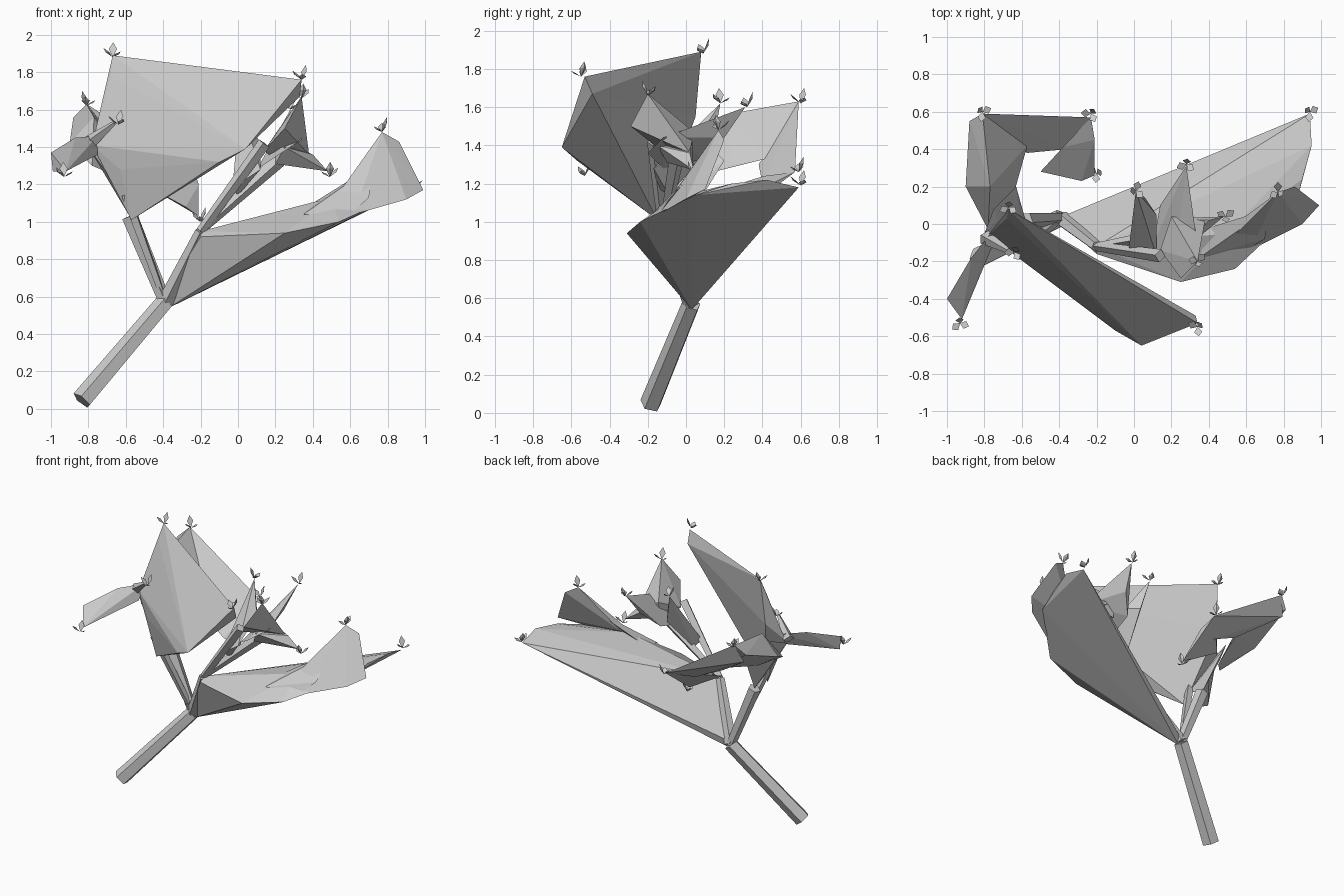
import bpy
import bmesh
import math
import random
from mathutils import Vector

random.seed(4)

default_cube = bpy.data.objects.get("Cube")
if default_cube:
    bpy.data.objects.remove(default_cube, do_unlink=True)

# Single grey bark material
bark = bpy.data.materials.new("bark_grey")
bark.use_nodes = True
GREY = (0.6, 0.6, 0.6, 1)
bark.diffuse_color = GREY
bark.node_tree.nodes["Principled BSDF"].inputs["Base Color"].default_value = GREY


def finish(bm, name):
    """Turn a bmesh into a flat-shaded object."""
    bmesh.ops.recalc_face_normals(bm, faces=bm.faces)
    mesh = bpy.data.meshes.new(name)
    bm.to_mesh(mesh)
    bm.free()
    mesh.materials.append(bark)
    obj = bpy.data.objects.new(name, mesh)
    bpy.context.collection.objects.link(obj)
    return obj


def add_hull(bm, points):
    """Add the convex skin around a few corner points."""
    verts = [bm.verts.new(point) for point in points]
    result = bmesh.ops.convex_hull(bm, input=verts)
    unused = [item for item in result["geom_interior"] if isinstance(item, bmesh.types.BMVert)]
    bmesh.ops.delete(bm, geom=unused, context="VERTS")


def membrane(name, *points):
    """Faceted crown panel stretched between branch ends."""
    bm = bmesh.new()
    add_hull(bm, points)
    return finish(bm, name)


def branch(name, start, end, start_radius, end_radius, sides=5):
    """Straight tapered branch."""
    start, end = Vector(start), Vector(end)
    axis = end - start
    turn = axis.to_track_quat("Z", "Y")
    bm = bmesh.new()
    rings = []
    for centre, radius in ((start, start_radius), (end, end_radius)):
        ring = []
        for i in range(sides):
            angle = math.tau * i / sides
            offset = Vector((math.cos(angle), math.sin(angle), 0)) * radius
            ring.append(bm.verts.new(centre + turn @ offset))
        rings.append(ring)
    for i in range(sides):
        j = (i + 1) % sides
        bm.faces.new((rings[0][i], rings[0][j], rings[1][j], rings[1][i]))
    for ring in rings:
        bm.faces.new(ring)
    return finish(bm, name)


def bud(name, tip):
    """Little folded leaves opening at a branch end."""
    bm = bmesh.new()
    tip = Vector(tip)
    heading = random.uniform(0, math.tau)
    for i, (reach, rise) in enumerate(((.03, .08), (.055, .05), (.05, .03))):
        angle = heading + math.tau * i / 3
        out = Vector((math.cos(angle), math.sin(angle), 0))
        side = Vector((-out.y, out.x, 0)) * 0.022
        end = tip + out * reach + Vector((0, 0, rise))
        middle = tip.lerp(end, 0.55)
        add_hull(bm, [tip, middle + side, middle - side, end, middle + out * 0.012])
    return finish(bm, name)


# Stem and main forks
fork = (-.39, .03, .57)
right_fork = (-.2, -.12, .95)
left_fork = (-.58, .02, 1.03)
crown_fork = (-.73, .02, 1.4)
branch("stem", (-.835, -.185, .045), fork, .058, .05)
branch("right_limb", fork, right_fork, .045, .03)
branch("left_limb", fork, left_fork, .035, .045)
branch("left_limb_front", fork, (-.6, -.13, 1.15), .02, .03, 4)
branch("middle_limb_front", right_fork, (.14, -.17, 1.42), .025, .035, 4)
branch("middle_limb_back", right_fork, (.22, -.05, 1.33), .02, .04, 4)

# Thick junction where the left limb splits into panel, twig and hook
membrane("left_junction", left_fork, (-.6, -.13, 1.12), (-.61, .1, 1.22),
         (-.63, .2, 1.32), (-.75, .08, 1.45), (-.8, -.05, 1.4), crown_fork)

# Wide sheet sweeping to the left
membrane("wide_sheet", (-.41, .03, .58), (-.37, .03, .54), right_fork,
         (-.2, -.16, .92), (.25, -.31, .94), (.54, -.24, 1), (.5, -.05, 1.13),
         (.94, .59, 1.18), (.95, .42, 1.22), (.9, .24, 1.2), (.85, .05, 1.14))
membrane("sheet_fan", (.77, .17, 1.48), (.86, .2, 1.43), (.99, .1, 1.17),
         (.9, 0, 1.12), (.5, -.1, 1.1), (.62, -.14, 1.04), (.54, 0, 1.15))
membrane("sheet_fan_root", (.35, -.18, 1.04), (.4, -.02, 1.1), (.72, .08, 1.3),
         (.6, -.14, 1.04), (.7, -.08, 1.13))

# Tall panel across the front
membrane("front_panel", (-.67, .08, 1.89), (-.68, .03, 1.78), (.34, -.53, 1.76),
         (.33, -.49, 1.67), (.04, -.65, 1.39), (-.1, -.57, 1.32),
         (-.57, -.15, 1.01), (-.63, -.16, 1.28), (-.78, -.06, 1.41), (-.69, .05, 1.55))

# Spiky middle cluster
membrane("middle_spike_front", (.34, -.2, 1.67), (.25, -.29, 1.5), (.14, -.14, 1.38),
         (.2, .04, 1.47), (.38, .02, 1.36), (.2, .02, 1.33))
membrane("middle_spike_side", (.48, .04, 1.27), (.4, .02, 1.36), (.2, .03, 1.45),
         (.2, -.1, 1.31), (.25, -.15, 1.4), (.3, -.02, 1.3))
membrane("middle_spike_back", (.28, .31, 1.6), (.34, -.12, 1.44), (.1, -.12, 1.28),
         (.14, .1, 1.33), (.22, -.2, 1.36), (.24, .2, 1.44))
membrane("middle_spike_inner", (.01, .18, 1.62), (.12, .05, 1.42), (.06, .14, 1.4),
         (-.03, -.15, 1.18), (0, -.09, 1.14), (.12, -.17, 1.28))

# Hooked panels at the back right
membrane("hook_base", (-.81, .59, 1.63), (-.88, .55, 1.56), (-.9, .2, 1.42),
         (-.78, -.03, 1.3), (-.66, .1, 1.25), (-.62, .25, 1.3), (-.57, .42, 1.33),
         (-.77, .2, 1.56))
membrane("hook_middle", (-.81, .59, 1.63), (-.86, .54, 1.5), (-.23, .57, 1.26),
         (-.36, .4, 1.2), (-.57, .38, 1.3))
membrane("hook_end", (-.23, .57, 1.26), (-.21, .45, 1.2), (-.21, .26, 1.03),
         (-.28, .23, 1.08), (-.5, .28, 1.2), (-.38, .41, 1.24))

# Drooping outer twig and small side twig
membrane("outer_twig", (-.75, -.03, 1.46), (-.75, -.1, 1.36), (-1, -.4, 1.37),
         (-.99, -.4, 1.27), (-.92, -.51, 1.27), (-.86, -.3, 1.32), (-.87, -.18, 1.45))
branch("side_twig", (-.8, -.07, 1.42), (-.66, -.15, 1.53), .04, .012, 4)

# Buds on every branch end
tips = [(-.67, .09, 1.88), (.34, -.55, 1.76), (-.81, .6, 1.62), (-.23, .59, 1.26),
        (-.2, .27, 1), (.94, .6, 1.19), (.77, .17, 1.48), (.34, -.2, 1.66),
        (.49, .04, 1.24), (.28, .32, 1.6), (.01, .18, 1.62), (-.93, -.53, 1.24),
        (-.64, -.15, 1.52)]
for index, tip in enumerate(tips):
    bud(f"bud_{index + 1}", tip)
